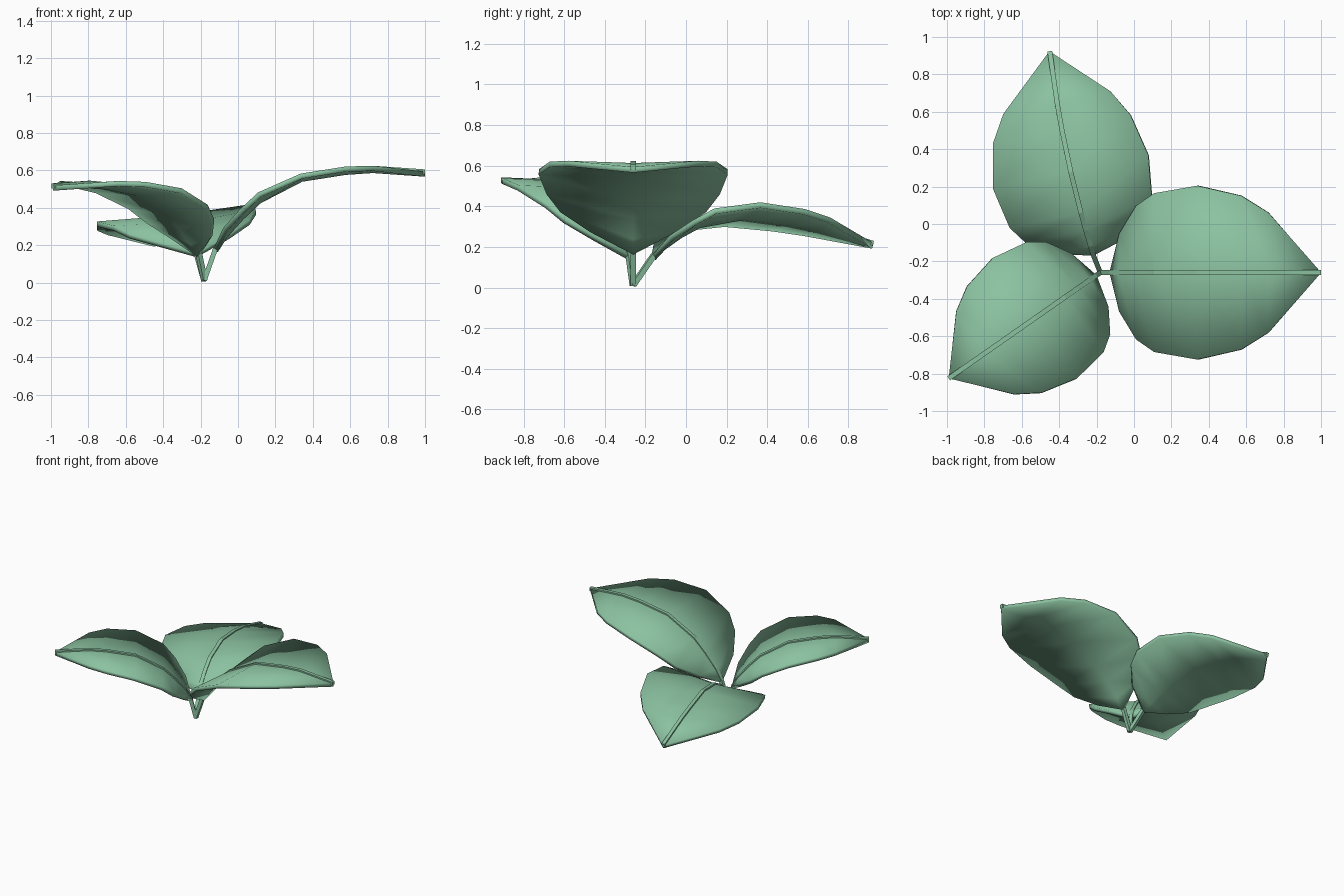
import bpy, math
from mathutils import Vector

if "Cube" in bpy.data.objects:
    bpy.data.objects.remove(bpy.data.objects["Cube"])

green = bpy.data.materials.new("leaf_green")
green.diffuse_color = (0.26, 0.54, 0.355, 1)
green.use_nodes = True
green.node_tree.nodes["Principled BSDF"].inputs["Base Color"].default_value = green.diffuse_color

ROOT = Vector((-0.18, -0.26, 0.012))
# Shared leaf profile: position along midrib, half width, edge height, midrib height
ROWS = [(0, 0, 0, 0), (.045, .45, .10, .07), (.125, .77, .19, .16), (.21, .915, .27, .24),
        (.41, 1, .36, .345), (.62, .885, .395, .38), (.75, .69, .40, .39), (1, 0, .375, .375)]


def make_object(name, verts, faces):
    mesh = bpy.data.meshes.new(name)
    mesh.from_pydata(verts, [], faces)
    mesh.materials.append(green)
    ob = bpy.data.objects.new(name, mesh)
    bpy.context.collection.objects.link(ob)
    return ob


def smooth(ob):
    bpy.ops.object.select_all(action='DESELECT')
    ob.select_set(True)
    bpy.context.view_layer.objects.active = ob
    bpy.ops.object.shade_smooth_by_angle(angle=math.radians(35))


def make_rib(name, path, half):
    """Square bar following a path."""
    verts, faces = [], []
    n = len(path)
    for i, p in enumerate(path):
        tan = (path[min(i + 1, n - 1)] - path[max(i - 1, 0)]).normalized()
        side = tan.cross(Vector((0, 0, 1))).normalized() * half
        up = side.normalized().cross(tan) * half
        verts += [p - side - up, p + side - up, p + side + up, p - side + up]
    for i in range(n - 1):
        for k in range(4):
            a, b = i * 4 + k, i * 4 + (k + 1) % 4
            faces.append((a, b, b + 4, a + 4))
    faces += [(3, 2, 1, 0), tuple(range(4 * n - 4, 4 * n))]
    make_object(name, verts, faces)


def make_leaf(name, base, tip, width, height, roll=0, sway=0):
    base, tip = Vector(base), Vector(tip)
    along = tip - base
    side = Vector((along.y, -along.x, 0)).normalized()     # to the right of the leaf
    verts, rib = [], []
    for t, w, ze, zm in ROWS:
        centre = base + along * t - side * sway * 4 * t * (1 - t)
        arch = lambda z: Vector((0, 0, (z - .375 * t) * height))
        mid = centre + arch(zm)
        rib.append(mid + Vector((0, 0, .012)))
        for s in (-1, 0, 1):
            if w == 0 and s:
                continue
            off = side * s * w * width + Vector((0, 0, s * w * width * roll))
            verts.append(centre + off + arch(ze) if s else mid)
    # blade: end fans plus two quads per row
    last = len(verts) - 1
    faces = [(0, 2, 1), (0, 3, 2), (last, last - 3, last - 2), (last, last - 2, last - 1)]
    for i in range(1, last - 3, 3):
        faces += [(i, i + 1, i + 4, i + 3), (i + 1, i + 2, i + 5, i + 4)]
    blade = make_object(name + "_blade", verts, faces)
    solid = blade.modifiers.new("thickness", 'SOLIDIFY')
    solid.thickness = .028
    solid.offset = 0
    smooth(blade)
    # stem and midrib in one bar
    make_rib(name + "_midrib", [ROOT] + rib, .013)


make_leaf("right_leaf", (-.12, -.26, .17), (1.0, -.26, .58), .465, 1.12)
make_leaf("back_leaf", (-.22, -.16, .145), (-.45, .92, .205), .425, .92, roll=.11, sway=.025)
make_leaf("left_leaf", (-.21, -.28, .145), (-.99, -.825, .505), .393, .96)
